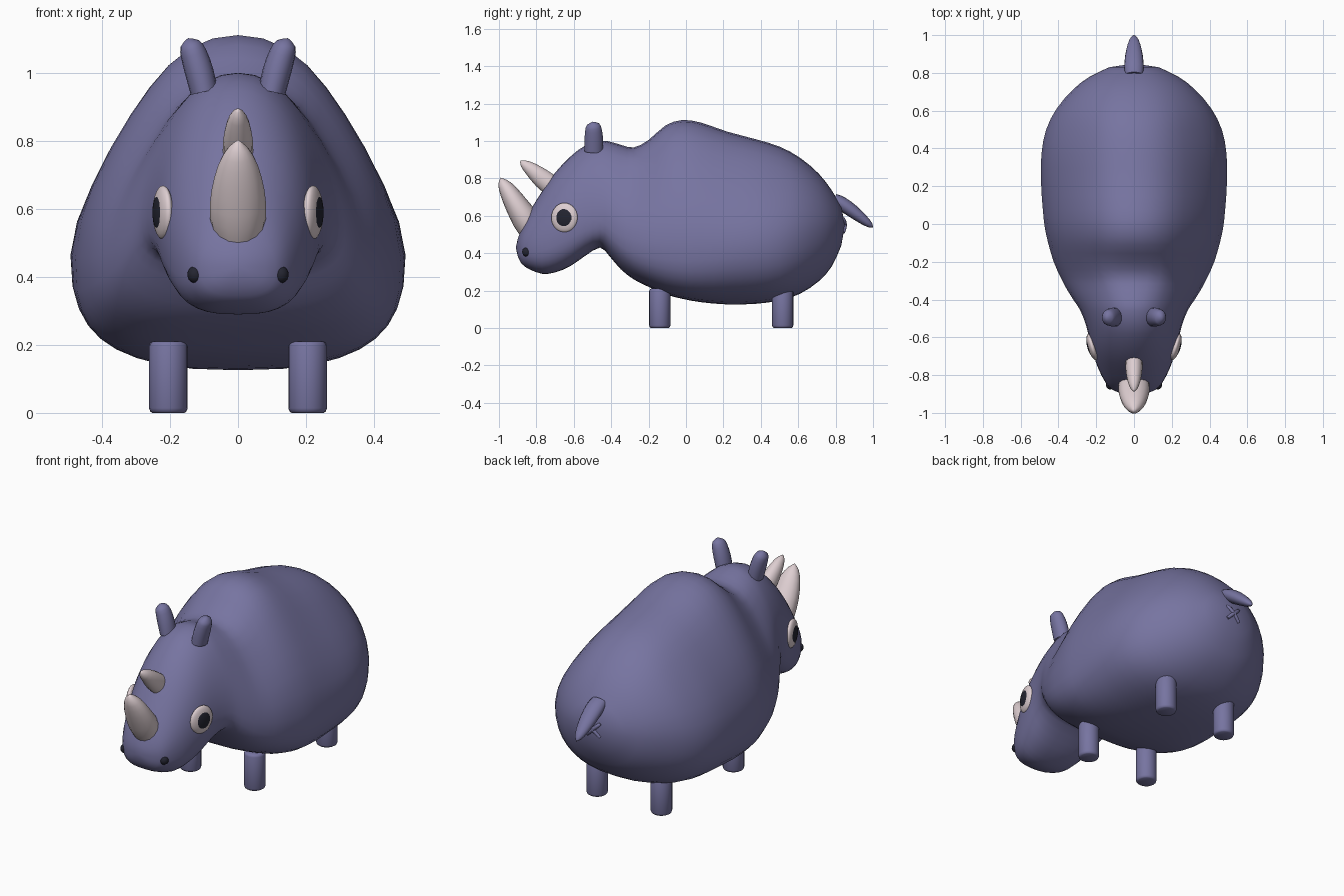
import bpy, bmesh, math
from mathutils import Vector, Matrix

if "Cube" in bpy.data.objects:
    bpy.data.objects.remove(bpy.data.objects["Cube"])


def material(name, rgb):
    m = bpy.data.materials.new(name)
    m.diffuse_color = (*rgb, 1)
    m.use_nodes = True
    m.node_tree.nodes["Principled BSDF"].inputs["Base Color"].default_value = m.diffuse_color
    return m


SKIN = material("violet_skin", (0.183, 0.175, 0.355))
IVORY = material("pale_ivory", (0.73, 0.62, 0.64))
DARK = material("dark_slate", (0.017, 0.018, 0.03))


def finish(bm, name, mat, angle=50):
    bmesh.ops.recalc_face_normals(bm, faces=bm.faces)
    me = bpy.data.meshes.new(name)
    bm.to_mesh(me)
    bm.free()
    me.materials.append(mat)
    me.shade_smooth()
    me.set_sharp_from_angle(angle=math.radians(angle))
    ob = bpy.data.objects.new(name, me)
    bpy.context.collection.objects.link(ob)
    return ob


def loft(name, rings, mat, start=None, end=None, angle=50):
    """Skin rings of points; close each end with a tip point or a flat cap."""
    bm = bmesh.new()
    vs = [[bm.verts.new(p) for p in r] for r in rings]
    n = len(vs[0])
    for a, b in zip(vs, vs[1:]):
        for i in range(n):
            bm.faces.new((a[i], a[(i + 1) % n], b[(i + 1) % n], b[i]))
    for ring, tip in ((vs[0], start), (vs[-1], end)):
        if tip is None:
            bm.faces.new(ring)
        else:
            t = bm.verts.new(tip)
            for i in range(n):
                bm.faces.new((ring[i], ring[(i + 1) % n], t))
    return finish(bm, name, mat, angle)


def smooth_rows(rows):
    """Insert a Catmull-Rom midpoint between neighbouring rows."""
    out = []
    for i in range(len(rows) - 1):
        a, b, c, d = (rows[max(0, min(len(rows) - 1, i + k))] for k in (-1, 0, 1, 2))
        out += [b, tuple((9 * (q + r) - p - s) / 16 for p, q, r, s in zip(a, b, c, d))]
    return out + [rows[-1]]


def tube(name, rows, mat, n=16, angle=50):
    """Rows are x, y, z, half width along x, half depth; the last row is the tip."""
    rows = smooth_rows(rows)
    pts = [Vector(r[:3]) for r in rows]
    rings = []
    for i, r in enumerate(rows[:-1]):
        t = (pts[i + 1] - pts[max(i - 1, 0)]).normalized()
        v = t.cross(Vector((1, 0, 0))).normalized()
        u = v.cross(t)
        rings.append([pts[i] + u * r[3] * math.cos(2 * math.pi * k / n)
                      + v * r[4] * math.sin(2 * math.pi * k / n) for k in range(n)])
    return loft(name, rings, mat, None, pts[-1], angle)


def ellipsoid(name, loc, size, mat, turn=0.0):
    bm = bmesh.new()
    bmesh.ops.create_uvsphere(bm, u_segments=24, v_segments=14, radius=1)
    m = (Matrix.Translation(loc) @ Matrix.Rotation(turn, 4, 'Z')
         @ Matrix.Diagonal((*size, 1)))
    bmesh.ops.transform(bm, matrix=m, verts=bm.verts)
    return finish(bm, name, mat)


# Body and head: y, bottom z, top z, half width, z of greatest width
stations = [
    (-0.90, 0.385, 0.475, 0.055, 0.43), (-0.88, 0.345, 0.53, 0.11, 0.43),
    (-0.84, 0.315, 0.615, 0.15, 0.44), (-0.77, 0.29, 0.73, 0.187, 0.46),
    (-0.70, 0.297, 0.83, 0.212, 0.50), (-0.62, 0.33, 0.915, 0.234, 0.54),
    (-0.54, 0.385, 0.975, 0.253, 0.575), (-0.46, 0.43, 1.0, 0.283, 0.575),
    (-0.41, 0.385, 0.997, 0.315, 0.535), (-0.35, 0.315, 0.98, 0.353, 0.495),
    (-0.28, 0.26, 0.965, 0.39, 0.47), (-0.20, 0.22, 1.005, 0.425, 0.46),
    (-0.11, 0.18, 1.083, 0.452, 0.46), (-0.02, 0.156, 1.112, 0.472, 0.46),
    (0.08, 0.138, 1.098, 0.483, 0.46), (0.22, 0.126, 1.05, 0.492, 0.46),
    (0.37, 0.129, 1.01, 0.49, 0.47), (0.50, 0.147, 0.97, 0.465, 0.48),
    (0.61, 0.183, 0.91, 0.41, 0.50), (0.71, 0.25, 0.825, 0.325, 0.52),
    (0.78, 0.33, 0.735, 0.235, 0.53), (0.83, 0.44, 0.65, 0.13, 0.545)]


def clamp(v):
    return max(0, min(1, v))


def power(v, e):
    return math.copysign(abs(v) ** e, v)


def body_ring(row, n=36):
    y, zb, zt, w, zw = row
    # Round head blends to a pear-shaped trunk, then to a round rump
    pear = clamp((y + 0.65) / 0.35) * clamp(1 - (y - 0.5) / 0.4)
    low = (2.8 + 0.4 * clamp((y + 0.5) / 0.3) - 0.6 * clamp(y / 0.25)
           - 0.5 * clamp((y - 0.5) / 0.35))
    saddle = 0.2 * math.exp(-((y + 0.27) / 0.1) ** 2)
    ring = []
    for k in range(n):
        a = 2 * math.pi * k / n
        c, s = math.cos(a), math.sin(a)
        if s > 0:
            taper = 1 - pear * (0.28 * s ** 1.4 - 0.2 * s ** 6) + saddle * s ** 6
            ring.append((w * c * taper, y, zw + (zt - zw) * s))
        else:
            ring.append((w * power(c, 2 / low), y, zw + (zw - zb) * power(s, 2 / low)))
    return ring


loft("body", [body_ring(r) for r in smooth_rows(stations)], SKIN,
     (0, -0.91, 0.43), (0, 0.85, 0.55), 60)

# Horns
tube("front_horn", [(0, -0.825, 0.51, 0.065, 0.06), (0, -0.855, 0.575, 0.083, 0.072),
                    (0, -0.905, 0.655, 0.078, 0.062), (0, -0.95, 0.73, 0.058, 0.047),
                    (0, -0.98, 0.778, 0.03, 0.027), (0, -0.991, 0.804, 0, 0)], IVORY)
tube("rear_horn", [(0, -0.70, 0.745, 0.045, 0.056), (0, -0.77, 0.80, 0.044, 0.052),
                   (0, -0.83, 0.85, 0.034, 0.037), (0, -0.87, 0.88, 0.018, 0.02),
                   (0, -0.886, 0.895, 0, 0)], IVORY)

# Tail
tube("tail", [(0, 0.79, 0.69, 0.046, 0.03), (0, 0.83, 0.667, 0.051, 0.037),
              (0, 0.89, 0.625, 0.047, 0.035), (0, 0.95, 0.578, 0.034, 0.026),
              (0, 0.985, 0.55, 0.018, 0.015), (0, 1.0, 0.537, 0, 0)], SKIN)

# Small crossed crease under the tail
for s, label in ((-1, "left"), (1, "right")):
    tube("crease_" + label, [(-s * 0.04, 0.841, 0.51, 0.009, 0.009),
                             (0, 0.85, 0.55, 0.011, 0.011),
                             (s * 0.038, 0.841, 0.585, 0.009, 0.009),
                             (s * 0.04, 0.839, 0.59, 0, 0)], SKIN, 8)

# Paired parts
for s, side in ((-1, "left"), (1, "right")):
    tube("ear_" + side, [(s * 0.1, -0.493, 0.945, 0.04, 0.05),
                         (s * 0.113, -0.493, 1.0, 0.042, 0.05),
                         (s * 0.13, -0.494, 1.055, 0.039, 0.045),
                         (s * 0.142, -0.497, 1.087, 0.029, 0.034),
                         (s * 0.147, -0.5, 1.103, 0, 0)], SKIN)
    turn = -s * 0.28
    ellipsoid("eye_" + side, (s * 0.221, -0.65, 0.59), (0.024, 0.073, 0.079), IVORY, turn)
    ellipsoid("pupil_" + side, (s * 0.231, -0.652, 0.59), (0.016, 0.052, 0.056), DARK, turn)
    ellipsoid("nostril_" + side, (s * 0.126, -0.852, 0.407), (0.023, 0.024, 0.025), DARK)
    # Legs with rounded feet
    for y, end in ((-0.14, "front"), (0.517, "back")):
        rings = [[(s * 0.205 + r * math.cos(k * math.pi / 10),
                   y + r * math.sin(k * math.pi / 10), z) for k in range(20)]
                 for z, r in ((0, 0.047), (0.004, 0.053), (0.014, 0.057),
                              (0.196, 0.057), (0.206, 0.053), (0.21, 0.047))]
        loft(end + "_leg_" + side, rings, SKIN, angle=40)
